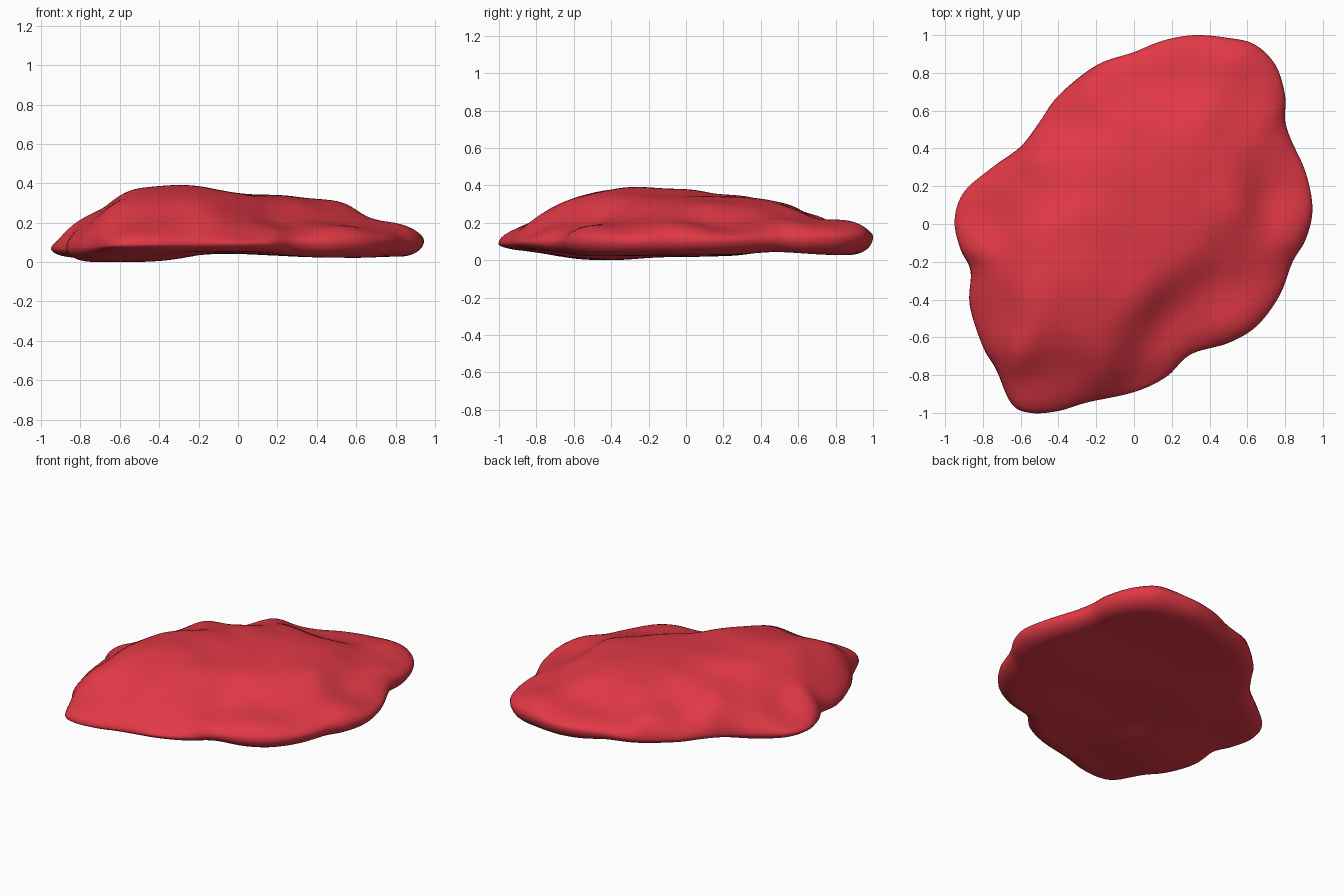
import bpy, bmesh, math
from mathutils import Vector

if "Cube" in bpy.data.objects:
    bpy.data.objects.remove(bpy.data.objects["Cube"])

# Plan outline of the rock, counter-clockwise
OUTLINE = [(.945, .08), (.91, .27), (.83, .45), (.80, .55), (.80, .68), (.75, .84),
           (.64, .95), (.5, .985), (.32, 1), (.15, .97), (0, .91), (-.2, .84),
           (-.4, .68), (-.5, .54), (-.6, .41), (-.75, .3), (-.9, .17), (-.95, .02),
           (-.92, -.13), (-.865, -.25), (-.87, -.43), (-.8, -.65), (-.73, -.77),
           (-.65, -.95), (-.55, -1), (-.4, -.99), (-.25, -.945), (0, -.89),
           (.17, -.81), (.3, -.69), (.5, -.63), (.65, -.54), (.77, -.38),
           (.84, -.2), (.91, -.08)]

# Relief of the upper side: sloping plateau, front-right shelf, back lobe
TOP = [(-.25, -.33, .385), (-.2, -.05, .375), (-.5, -.15, .36), (-.56, -.38, .355),
       (-.65, -.6, .3), (-.4, -.7, .28), (-.12, -.66, .295), (-.05, -.42, .345),
       (0, -.15, .345), (.1, .1, .34), (.22, -.2, .315), (.44, .03, .31),
       (.2, .35, .33), (-.15, .25, .345), (0, .5, .305), (.3, .53, .29),
       (.5, .3, .29), (-.4, .35, .29), (-.25, .6, .24), (-.6, .15, .26),
       (-.72, -.15, .25), (-.83, .06, .13), (-.8, -.38, .19), (-.72, .23, .16),
       (-.42, .58, .17), (0, .8, .175), (.25, .73, .195), (.5, .85, .215),
       (.7, .75, .19), (.6, .55, .22), (.72, .33, .19), (.84, .2, .16),
       (.8, 0, .195), (.56, -.15, .235), (.33, -.4, .205), (.5, -.45, .185),
       (.7, -.3, .17), (.12, -.62, .2), (.25, -.62, .16), (.02, -.8, .15),
       (-.3, -.52, .345), (-.35, -.83, .19), (-.55, -.88, .18), (-.77, -.58, .18),
       (.3, .93, .18)]

# Relief of the nearly flat underside
BOTTOM = [(-.55, -.52, 0), (-.8, 0, .02), (0, -.8, .05), (0, -.2, .045), (.35, -.4, .022),
          (.75, .1, .025), (.4, .5, .05), (.55, .85, .022), (-.4, .5, .045), (-.5, -.9, .05),
          (-.5, .1, .015), (0, .4, .045), (.3, .05, .025)]


def relief(points, sigma):
    """Smooth scattered-height interpolation, corrected towards its samples."""
    vals = [p[2] for p in points]

    def sample(x, y):
        total = height = 0
        for (px, py, _), v in zip(points, vals):
            w = math.exp(-((x - px) ** 2 + (y - py) ** 2) / (2 * sigma ** 2)) + 1e-9
            total += w
            height += w * v
        return height / total

    for _ in range(4):
        errors = [p[2] - sample(p[0], p[1]) for p in points]
        for i, e in enumerate(errors):
            vals[i] += .7 * e
    return sample


def smooth_loop(pts, steps):
    """Closed Catmull-Rom curve."""
    out, n = [], len(pts)
    for i in range(n):
        a, b, c, d = (Vector(pts[(i + k) % n]) for k in (-1, 0, 1, 2))
        for j in range(steps):
            t = j / steps
            out.append(.5 * (2 * b + (c - a) * t + (2 * a - 5 * b + 4 * c - d) * t * t
                             + (3 * b - a - 3 * c + d) * t ** 3))
    return out


loop = smooth_loop(OUTLINE, 5)
top, bottom = relief(TOP, .115), relief(BOTTOM, .2)


def ring_steps(edge, lip=8, inner=26):
    """Rounded lip first, then even steps to the middle."""
    rings = []
    for k in range(1, lip + 1):
        a = k / lip * math.pi / 2
        rings.append((1 - edge * (1 - math.cos(a)), math.sin(a)))
    for k in range(1, inner):
        rings.append(((1 - edge) * (1 - k / inner), 1))
    return rings


bm = bmesh.new()


def rim_z(p):
    return .085 + .02 * p.x + .01 * p.y + .02 * p.y ** 2


def bridge(a, b, flip):
    for i in range(len(a)):
        j = (i + 1) % len(a)
        f = (a[i], a[j], b[j], b[i])
        bm.faces.new(f[::-1] if flip else f)


# Rim, then upper and lower skins
rim = [bm.verts.new((p.x, p.y, rim_z(p))) for p in loop]
for field, edge, flip in ((top, .17, False), (bottom, .13, True)):
    last = rim
    for s, f in ring_steps(edge):
        ring = []
        for p in loop:
            x, y = p * s
            z = rim_z(p)
            ring.append(bm.verts.new((x, y, z + (field(x, y) - z) * f)))
        bridge(last, ring, flip)
        last = ring
    mid = bm.verts.new((0, 0, field(0, 0)))
    for i in range(len(last)):
        f = (last[i], last[(i + 1) % len(last)], mid)
        bm.faces.new(f[::-1] if flip else f)

# Stand on the ground
low = min(v.co.z for v in bm.verts)
for v in bm.verts:
    v.co.z -= low
bmesh.ops.recalc_face_normals(bm, faces=bm.faces)
for f in bm.faces:
    f.smooth = True

mesh = bpy.data.meshes.new("flat_rock")
bm.to_mesh(mesh)
bm.free()
rock = bpy.data.objects.new("flat_rock", mesh)
bpy.context.collection.objects.link(rock)

mat = bpy.data.materials.new("red")
mat.diffuse_color = (.75, .04, .06, 1)
mat.use_nodes = True
mat.node_tree.nodes["Principled BSDF"].inputs["Base Color"].default_value = mat.diffuse_color
mesh.materials.append(mat)
